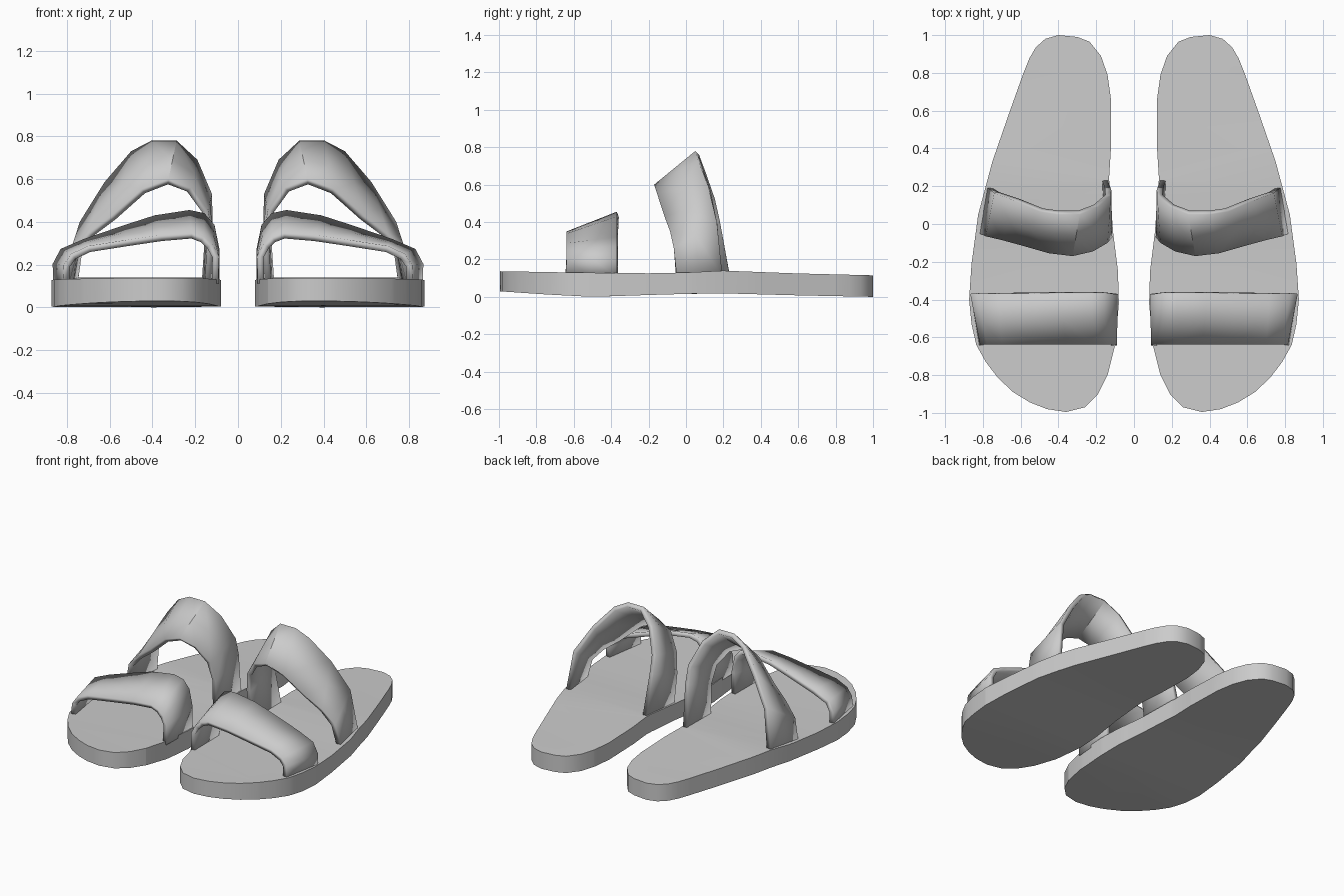
import bpy, bmesh, math
from mathutils import Vector

if "Cube" in bpy.data.objects:
    bpy.data.objects.remove(bpy.data.objects["Cube"])


def interp(table, y):
    """Linear lookup in a list of (y, value)."""
    for (y0, v0), (y1, v1) in zip(table, table[1:]):
        if y <= y1:
            return v0 + (v1 - v0) * (y - y0) / (y1 - y0)
    return table[-1][1]


def finish(name, bm, thickness=0.0):
    """Turn a bmesh into an object, thicken it and mirror it to the other foot."""
    me = bpy.data.meshes.new(name)
    bm.to_mesh(me)
    bm.free()
    ob = bpy.data.objects.new(name, me)
    bpy.context.collection.objects.link(ob)
    if thickness:
        sol = ob.modifiers.new("thickness", 'SOLIDIFY')
        sol.thickness = thickness
        sol.offset = -1
        sol.use_even_offset = True
    ob.modifiers.new("other_foot", 'MIRROR').use_mirror_merge = False
    bpy.ops.object.select_all(action='DESELECT')
    ob.select_set(True)
    bpy.context.view_layer.objects.active = ob
    bpy.ops.object.shade_smooth_by_angle(angle=math.radians(35))
    return ob


# Soles: foot outline, cut crosswise so the top and bottom can undulate
outline = [(.36, -.995), (.46, -.98), (.55, -.945), (.64, -.89), (.72, -.815), (.785, -.73),
           (.835, -.64), (.86, -.53), (.873, -.4), (.86, -.21), (.825, .05), (.75, .33),
           (.66, .59), (.585, .80), (.555, .875), (.52, .935), (.47, .98), (.40, 1.0),
           (.30, .99), (.235, .965), (.175, .89), (.14, .79), (.122, .66), (.122, .40),
           (.132, .24), (.11, -.05), (.085, -.25), (.08, -.42), (.10, -.64), (.14, -.80),
           (.19, -.90), (.26, -.97)]
top_z = [(-1, .137), (-.6, .13), (-.1, .125), (.2, .14), (.6, .125), (1, .115)]
bottom_z = [(-1, .03), (-.75, .013), (-.5, 0), (-.2, .01), (.15, .02), (.6, .008), (1, 0)]

bm = bmesh.new()
bm.faces.new([bm.verts.new((x, y, 0)) for x, y in outline])
for i in range(-4, 5):
    bmesh.ops.bisect_plane(bm, geom=bm.verts[:] + bm.edges[:] + bm.faces[:],
                           plane_co=(0, i * .2, 0), plane_no=(0, 1, 0))
base = bm.verts[:]
ret = bmesh.ops.extrude_face_region(bm, geom=bm.faces[:], use_keep_orig=True)
upper = [g for g in ret["geom"] if isinstance(g, bmesh.types.BMVert)]
for v in base:
    v.co.z = interp(bottom_z, v.co.y)
for v in upper:
    v.co.z = interp(top_z, v.co.y)
bmesh.ops.recalc_face_normals(bm, faces=bm.faces[:])
finish("soles", bm)


def strap(name, front, back, thickness):
    """Band lofted between a front and a back arch, both from inner to outer side."""
    bm = bmesh.new()
    rows = []
    for f, b in zip(front, back):
        f, b = Vector(f), Vector(b)
        rows.append([bm.verts.new(f.lerp(b, t)) for t in (0, .5, 1)])
    for r0, r1 in zip(rows, rows[1:]):
        for j in range(2):
            bm.faces.new((r0[j], r1[j], r1[j + 1], r0[j + 1]))
    return finish(name, bm, thickness)


# Toe straps
strap("toe_straps",
      [(x, -.645 if z < .2 else -.638, z) for x, z in
       [(.092, .11), (.09, .24), (.12, .295), (.16, .33), (.215, .35), (.36, .338),
        (.52, .315), (.70, .287), (.78, .25), (.815, .2), (.82, .11)]],
      [(x, -.37, z) for x, z in
       [(.086, .11), (.086, .27), (.11, .385), (.157, .44), (.227, .455), (.39, .43),
        (.53, .385), (.72, .32), (.83, .273), (.867, .203), (.865, .11)]], .03)

# Instep straps
strap("instep_straps",
      [(.125, -.05, .11), (.115, -.07, .32), (.14, -.10, .455), (.217, -.145, .56),
       (.325, -.17, .60), (.45, -.155, .553), (.59, -.115, .43), (.70, -.085, .35),
       (.785, -.065, .26), (.82, -.05, .11)],
      [(.14, .235, .11), (.12, .18, .41), (.122, .15, .53), (.19, .09, .69),
       (.287, .05, .78), (.404, .05, .78), (.50, .065, .73), (.624, .12, .586),
       (.74, .165, .40), (.78, .195, .11)], .03)
